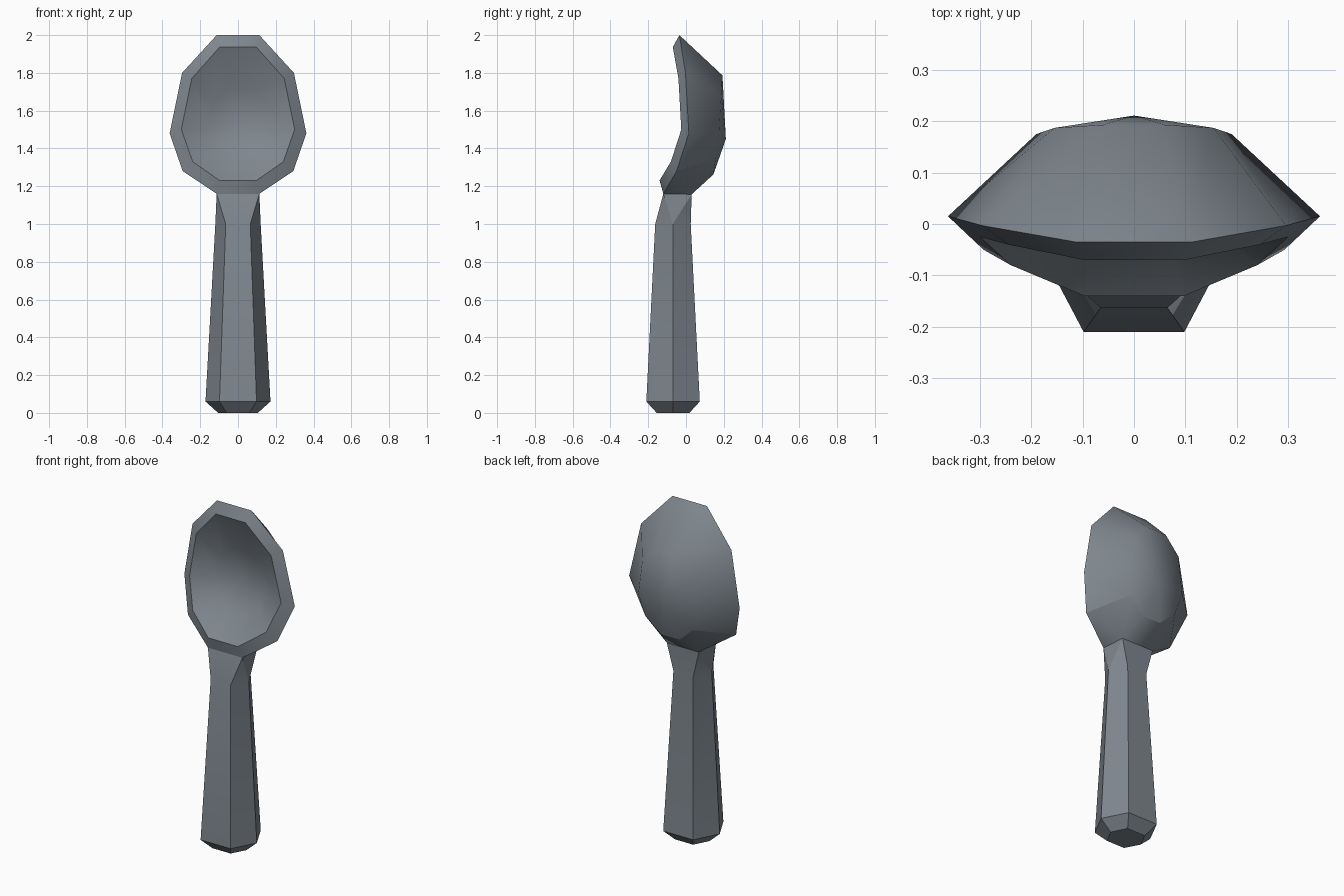
import bpy, math

if "Cube" in bpy.data.objects:
    bpy.data.objects.remove(bpy.data.objects["Cube"])

metal = bpy.data.materials.new("steel grey")
metal.diffuse_color = (0.21, 0.24, 0.27, 1)
metal.use_nodes = True
metal.node_tree.nodes["Principled BSDF"].inputs["Base Color"].default_value = metal.diffuse_color


def make(name, verts, faces, angle):
    me = bpy.data.meshes.new(name)
    me.from_pydata(verts, [], faces)
    me.materials.append(metal)
    ob = bpy.data.objects.new(name, me)
    bpy.context.collection.objects.link(ob)
    bpy.ops.object.select_all(action='DESELECT')
    ob.select_set(True)
    bpy.context.view_layer.objects.active = ob
    bpy.ops.object.shade_smooth_by_angle(angle=math.radians(angle))
    return ob


def mirror_ring(half):
    """Right half points, top to bottom -> closed ring, clockwise from the front."""
    return half + [(-x, y, z) for x, y, z in reversed(half)]


def bridge(a, b, n, skip=()):
    return [(a + i, a + (i + 1) % n, b + (i + 1) % n, b + i)
            for i in range(n) if i not in skip]


# Bowl shell: rings from the back to the rim
back = mirror_ring([(.06, .193, 1.787), (.155, .187, 1.69), (.19, .175, 1.48),
                    (.155, .158, 1.35), (.06, .145, 1.262)])
outer = mirror_ring([(.113, -.035, 2.0), (.296, -.003, 1.80), (.362, .015, 1.48),
                     (.293, -.05, 1.28), (.113, -.12, 1.16)])
inner = mirror_ring([(.097, -.07, 1.937), (.245, -.04, 1.77), (.30, -.025, 1.50),
                     (.24, -.08, 1.33), (.097, -.14, 1.23)])
# Neck corners where the back of the handle meets the bowl
neck = [(.105, .03, 1.157), (-.105, .03, 1.157)]
verts = back + outer + inner + [(0, .211, 1.45)] + neck
faces = bridge(0, 10, 10, skip=(3, 4, 5)) + bridge(10, 20, 10)
faces += [((i + 1) % 10, i, 30) for i in range(10)]
faces += [(13, 14, 31), (3, 13, 31), (3, 31, 4),
          (16, 32, 15), (6, 32, 16), (6, 5, 32), (5, 4, 31, 32)]
bowl = make("bowl", verts, [f[::-1] for f in faces], 55)

# Hollow of the bowl, kept apart so the rim stays a hard edge
floor = mirror_ring([(.055, .03, 1.71), (.13, .037, 1.64), (.16, .037, 1.50),
                     (.13, .015, 1.41), (.055, -.01, 1.34)])
verts = inner + floor + [(0, .058, 1.53)]
faces = bridge(0, 10, 10) + [(10 + i, 10 + (i + 1) % 10, 20) for i in range(10)]
hollow = make("bowl_hollow", verts, [f[::-1] for f in faces], 60)


# Handle: six-sided tapering grip with a chamfered end
def hexagon(z, front, side, y0, y1, y2):
    return [(-front, y0, z), (front, y0, z), (side, y1, z),
            (front, y2, z), (-front, y2, z), (-side, y1, z)]


rings = [hexagon(0, .06, .105, -.155, -.07, .018),
         hexagon(.06, .098, .172, -.21, -.07, .073),
         hexagon(1.0, .065, .12, -.163, -.07, .025),
         [outer[5], outer[4], *neck]]
verts = [p for r in rings for p in r]
faces = [(5, 4, 3, 2, 1, 0)] + bridge(0, 6, 6) + bridge(6, 12, 6)
# Six sides narrow into the four-sided neck
faces += [(12, 13, 19, 18), (13, 14, 19), (14, 20, 19), (14, 15, 20),
          (15, 16, 21, 20), (16, 17, 21), (17, 18, 21), (17, 12, 18)]
handle = make("handle", verts, faces, 30)
